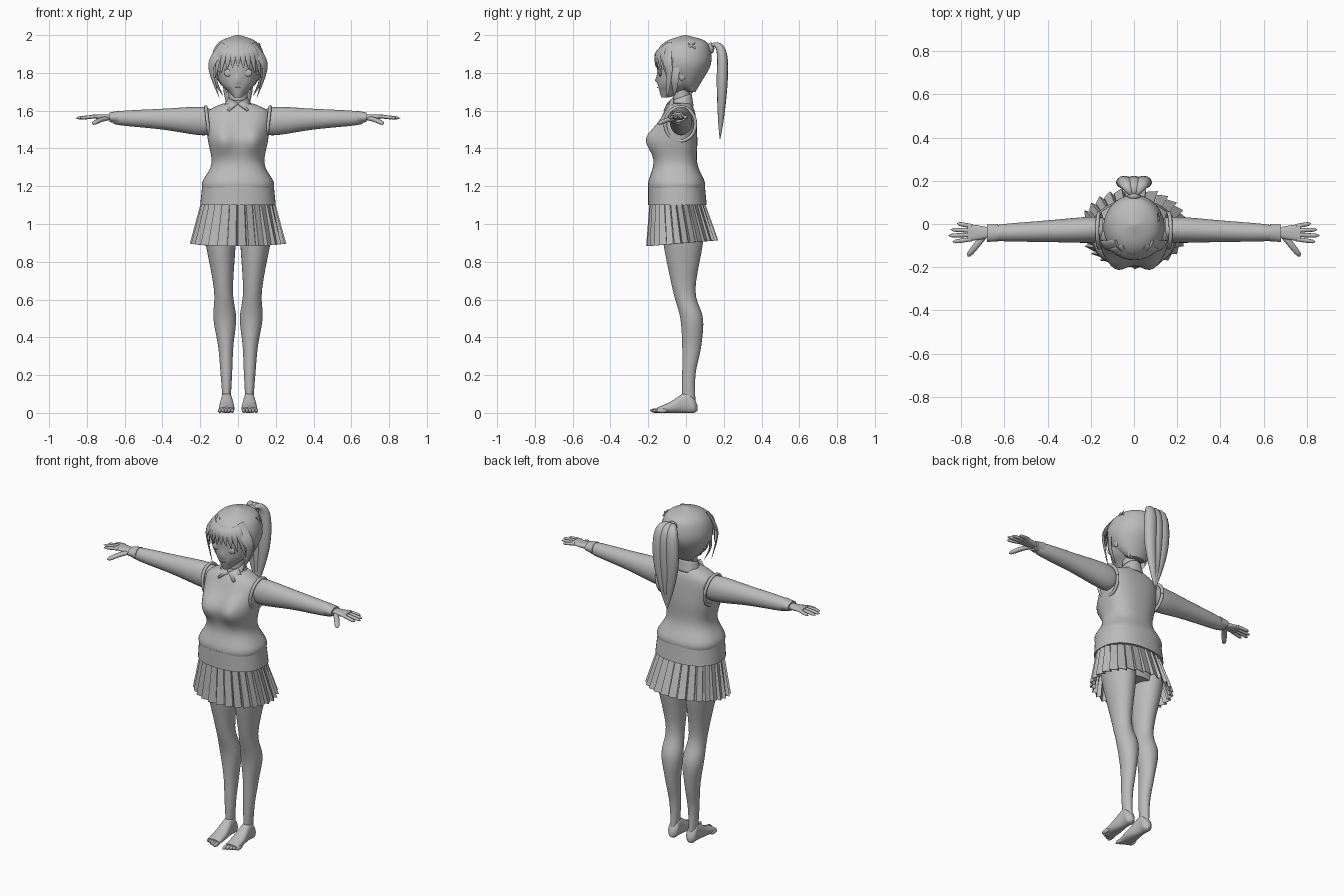
import bpy, bmesh
from math import sin, cos, pi, exp, sqrt, radians
from mathutils import Vector

default_cube = bpy.data.objects.get("Cube")
if default_cube:
    bpy.data.objects.remove(default_cube, do_unlink=True)

grey = bpy.data.materials.new("plain_grey")
tone = (.5, .5, .5, 1)
grey.use_nodes = True
grey.diffuse_color = tone
grey.node_tree.nodes["Principled BSDF"].inputs["Base Color"].default_value = tone

SIDES = {"left": 1, "right": -1}
HEAD_CENTRE = Vector((0, 0, 1.85))


# Width profiles along a tube, from root to tip
def blunt(t):
    return sqrt(1 - t ** 6)


def pointed(t):
    return 1 - t ** 2


def leaf(t):
    return sin(pi * t ** 1.5)


def finish(name, mesh_data, thickness=0, smooth=True):
    """Turn bmesh data into a finished, shaded object."""
    bmesh.ops.recalc_face_normals(mesh_data, faces=mesh_data.faces)
    mesh = bpy.data.meshes.new(name)
    mesh_data.to_mesh(mesh)
    mesh_data.free()
    mesh.materials.append(grey)
    if smooth:
        mesh.shade_smooth()
        mesh.set_sharp_from_angle(angle=radians(50))
    part = bpy.data.objects.new(name, mesh)
    bpy.context.scene.collection.objects.link(part)
    if thickness:
        modifier = part.modifiers.new("thickness", "SOLIDIFY")
        modifier.thickness = thickness


def spline(points, steps=5):
    """Catmull-Rom interpolation of equal-length tuples."""
    result = []
    padded = [points[0], *points, points[-1]]
    for before, start, end, after in zip(padded, padded[1:], padded[2:], padded[3:]):
        for step in range(steps):
            t = step / steps
            result.append([q + t / 2 * (r - p + t * (2 * p - 5 * q + 4 * r - s + t * (3 * (q - r) + s - p)))
                           for p, q, r, s in zip(before, start, end, after)])
    result.append(list(points[-1]))
    return result


def bridge(rings, caps=True):
    """Join rings of points into a tube of quads."""
    mesh_data = bmesh.new()
    loops = [[mesh_data.verts.new(point) for point in ring] for ring in rings]
    for low, high in zip(loops, loops[1:]):
        for j in range(len(low)):
            mesh_data.faces.new((low[j - 1], low[j], high[j], high[j - 1]))
    if caps:
        mesh_data.faces.new(loops[0])
        mesh_data.faces.new(loops[-1])
    return mesh_data


def unit_circle(sides):
    return [(cos(2 * pi * j / sides), sin(2 * pi * j / sides)) for j in range(sides)]


def loft(name, rows, axis="Z", middle=lambda t: 0, squareness=2, mirror=1, caps=True,
         deform=None, keep=None, thickness=0):
    """Each row holds a station, a half width, and a low and high bound."""
    rings = []
    for station, half, low, high in spline(rows):
        ring = []
        for pair in unit_circle(48):
            c, s = [(1 if v > 0 else -1) * abs(v) ** (2 / squareness) for v in pair]
            across = middle(station) + half * c
            depth = (low + high + (high - low) * s) / 2
            point = Vector({"Z": (across, depth, station), "Y": (across, station, depth),
                            "X": (station, across, depth)}[axis])
            if deform:
                deform(point)
            point.x *= mirror
            ring.append(point)
        rings.append(ring)
    mesh_data = bridge(rings, caps)
    if keep:
        unwanted = [face for face in mesh_data.faces if not keep(face.calc_center_median())]
        bmesh.ops.delete(mesh_data, geom=unwanted, context="FACES")
    finish(name, mesh_data, thickness)


def tube(name, points, width, depth, profile, across=(1, 0, 0), hugs_head=False, mirror=1):
    """Sweep a tapering ellipse along a smooth path."""
    path = [Vector(point) for point in spline(points)]
    last = len(path) - 1
    rings = []
    for i, centre in enumerate(path):
        along = (path[min(i + 1, last)] - path[max(i - 1, 0)]).normalized()
        side = along.cross(centre - HEAD_CENTRE) if hugs_head else Vector(across)
        side = (side - along * side.dot(along)).normalized()
        normal = along.cross(side)
        size = max(profile(i / last), .05)
        ring = [centre + size * (side * width * c + normal * depth * s) for c, s in unit_circle(12)]
        rings.append([(point.x * mirror, point.y, point.z) for point in ring])
    finish(name, bridge(rings))


def blob(name, centre, radii):
    mesh_data = bmesh.new()
    bmesh.ops.create_uvsphere(mesh_data, u_segments=20, v_segments=12, radius=1)
    bmesh.ops.scale(mesh_data, vec=radii, verts=mesh_data.verts)
    bmesh.ops.translate(mesh_data, vec=centre, verts=mesh_data.verts)
    finish(name, mesh_data)


# Sweater vest with bust and ribbed hem
def add_bust(point):
    if point.y < -.04:
        push = sum(exp(-((point.x - .08 * m) / .07) ** 2 - ((point.z - 1.45) / .08) ** 2)
                   for m in SIDES.values())
        point.y -= .06 * push * min(1, (-.04 - point.y) / .06)


loft("sweater_vest", [(1.17, .18, -.19, .09), (1.22, .19, -.2, .1), (1.32, .14, -.17, .06),
                      (1.45, .16, -.16, .06), (1.58, .17, -.12, .05), (1.63, .1, -.09, .03),
                      (1.64, .06, -.07, .02)], squareness=2.4, deform=add_bust)
loft("sweater_hem", [(1.1, .2, -.2, .11), (1.2, .19, -.2, .1)], squareness=2.3)

# Pleated skirt with stepped folds
pleats = 28
rings = []
for height, centre_y, half_width, half_depth, fold in ((1.12, -.05, .19, .14, .03), (.9, -.02, .24, .18, .06)):
    ring = []
    for pleat in range(pleats):
        for shift, grow in ((0, 1 + fold), (.8, 1 - fold / 3), (.9, 1 - fold)):
            angle = 2 * pi * (pleat + shift) / pleats
            y = centre_y + half_depth * grow * sin(angle)
            ring.append((half_width * grow * cos(angle), y, height + y / 12))
    rings.append(ring)
finish("pleated_skirt", bridge(rings, caps=False), thickness=.004, smooth=False)
loft("hips", [(.93, .14, -.11, .08), (1.1, .18, -.16, .09)])


# Front surfaces of the face and the hair
def face_y(x):
    return -.03 - .12 * sqrt(1 - (x / .11) ** 2)


def hair_y(x):
    return -.01 - .15 * sqrt(1 - (x / .15) ** 2)


def face_line(name, start, end, height, rise, mirror=1):
    """A thin curved line lying on the face."""
    points = []
    for step in range(5):
        t = step / 4
        x = start + (end - start) * t
        points.append((x, face_y(x), height + rise * sin(pi * t)))
    tube(name, points, .003, .003, leaf, across=(0, 0, 1), mirror=mirror)


for label, m in SIDES.items():
    # Sleeve, cuff and armhole trim
    def arm_y(x):
        return -.02 - x / 30

    loft(label + "_sleeve", [(.13, .05, 1.48, 1.6), (.2, .06, 1.47, 1.62), (.4, .05, 1.5, 1.61),
                             (.6, .04, 1.52, 1.6), (.66, .03, 1.53, 1.59)],
         axis="X", middle=arm_y, mirror=m)
    loft(label + "_cuff", [(.63, .04, 1.53, 1.6), (.68, .04, 1.54, 1.59)], axis="X", middle=arm_y, mirror=m)
    trim = [(.16 + .01 * s, .08 * c - .03, 1.53 + .09 * s) for c, s in unit_circle(24)]
    tube(label + "_armhole_trim", trim + trim[:1], .009, .009, lambda t: 1, mirror=m)

    # Hand, four fingers and thumb
    loft(label + "_palm", [(.66, .02, 1.55, 1.58), (.7, .03, 1.55, 1.58), (.77, .04, 1.56, 1.58)],
         axis="X", middle=lambda x: -.04, squareness=2.5, mirror=m)
    fingers = {"index": .84, "middle": .86, "ring": .85, "little": .82}
    for k, (finger, tip) in enumerate(fingers.items()):
        y = .02 * k - .07
        tube(f"{label}_{finger}_finger", [(.75, y, 1.57), (tip, y + (k - 1.5) / 120, 1.56)],
             .01, .009, blunt, across=(0, 1, 0), mirror=m)
    tube(label + "_thumb", [(.69, -.05, 1.56), (.73, -.1, 1.55), (.77, -.15, 1.53)],
         .015, .012, blunt, mirror=m)

    # Leg, foot and toes
    loft(label + "_leg", [(.05, .02, -.02, .05), (.2, .03, -.02, .05), (.35, .04, -.02, .08),
                          (.5, .06, -.03, .09), (.65, .05, -.07, .05), (.9, .08, -.12, .09),
                          (1, .09, -.12, .09)], middle=lambda z: .06 + .04 * z * z, mirror=m)
    loft(label + "_foot", [(.06, .01, .01, .04), (.04, .03, 0, .08), (0, .03, 0, .11),
                           (-.08, .04, 0, .06), (-.15, .04, 0, .03)],
         axis="Y", middle=lambda y: .06, squareness=2.3, mirror=m)
    for toe in range(5):
        blob(f"{label}_toe_{toe + 1}", (m * (.03 + toe / 60), toe / 120 - .16, .012), (.01, .03, .012))

    # Shirt collar flap
    flap = bmesh.new()
    corners = (0, -.1, 1.64), (.05, -.07, 1.67), (.08, -.07, 1.62), (.05, -.12, 1.6)
    flap.faces.new([flap.verts.new((x * m, y, z)) for x, y, z in corners])
    finish(label + "_collar_flap", flap, thickness=.008)

    # Eye, lash, brow and ear
    blob(label + "_eye", (m * .05, face_y(.05), 1.8), (.025, .008, .02))
    face_line(label + "_lash", .02, .09, 1.81, .015, mirror=m)
    face_line(label + "_brow", .02, .08, 1.84, .01, mirror=m)
    blob(label + "_ear", (m * .11, -.02, 1.79), (.01, .02, .03))

    # Long locks framing the face
    tube(label + "_side_lock", [(.07, -.1, 1.95), (.13, -.1, 1.87), (.14, -.09, 1.8), (.1, -.1, 1.67)],
         .035, .01, pointed, hugs_head=True, mirror=m)
    tube(label + "_inner_lock", [(.12, -.06, 1.84), (.12, -.06, 1.76), (.08, -.06, 1.68)],
         .03, .008, pointed, hugs_head=True, mirror=m)

# Neck and shirt collar
def tilt(point):
    point.z += point.y / 3


loft("neck", [(1.58, .05, -.07, .03), (1.74, .05, -.07, .02)])
loft("shirt_collar", [(1.61, .08, -.1, .04), (1.68, .05, -.08, .03)], caps=False, deform=tilt, thickness=.006)


# Head with nose and mouth
def add_nose(point):
    if point.y < -.08:
        point.y -= .016 * exp(-(point.x / .015) ** 2 - ((point.z - 1.765) / .015) ** 2)


loft("head", [(1.67, .02, -.13, -.09), (1.7, .05, -.14, 0), (1.76, .1, -.15, .08),
              (1.9, .11, -.15, .11), (1.97, .06, -.08, .06)], deform=add_nose)
face_line("mouth", -.02, .02, 1.725, -.003)

# Hair cap, open over the face
loft("hair_cap", [(1.7, .05, 0, .05), (1.75, .1, -.08, .08), (1.84, .14, -.16, .13),
                  (1.92, .13, -.15, .13), (1.97, .09, -.1, .1), (2, .01, -.01, 0)],
     keep=lambda centre: centre.y > -.08 or centre.z > 1.88, thickness=.006)

# Fringe locks and nape tufts
for k in range(9):
    x = .03 * (k - 4)
    tube(f"fringe_lock_{k + 1}", [(x / 3, -.11, 1.95), (.8 * x, hair_y(.8 * x), 1.9),
                                  (x, hair_y(x), 1.83 - 4 * x * x)],
         .025, .007, pointed, hugs_head=True)
for k in range(7):
    x = .02 * (k - 3)
    inset = 4 * x * x
    tube(f"nape_tuft_{k + 1}", [(x, .07 - inset, 1.75), (x, .03 - inset, 1.69)],
         .014, .006, pointed, hugs_head=True)

# Ponytail of three lobes, hair tie and crossed clip
for label, m in {**SIDES, "middle": 0}.items():
    tube(label + "_ponytail_lobe", [(0, .1, 1.91), (.02 * m, .15, 1.95), (.04 * m, .19, 1.9),
                                    (.04 * m, .19, 1.7), (0, .18, 1.45)], .04, .03, leaf)
blob("hair_tie", (0, .13, 1.93), (.03, .02, .03))
for label, slant in {"rising": .02, "falling": -.02}.items():
    tube(label + "_clip_bar", [(.12, .03 - slant, 1.93), (.11, .03 + slant, 1.96)],
         .005, .004, blunt, hugs_head=True)
